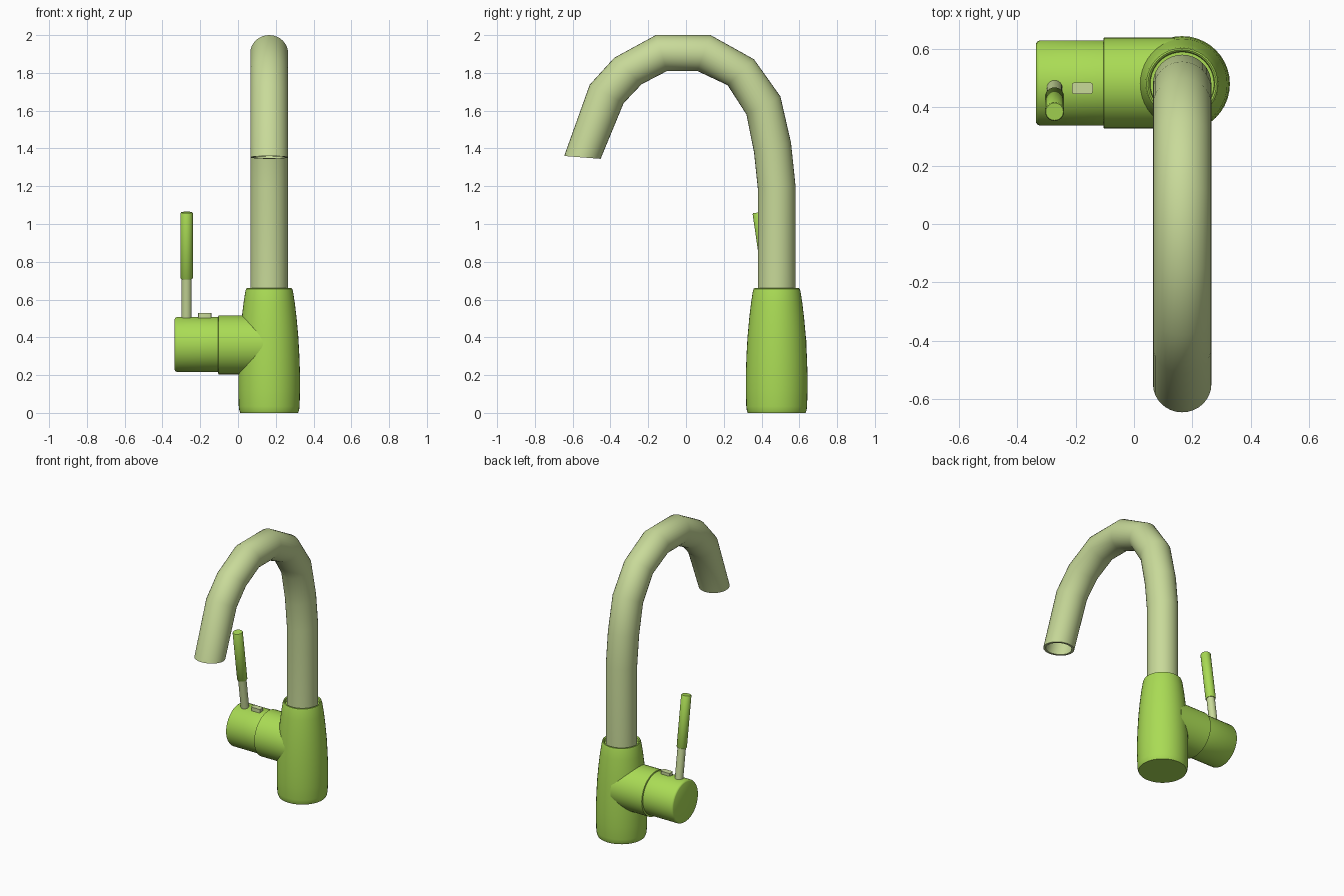
import bpy, bmesh, math
from mathutils import Vector

if "Cube" in bpy.data.objects:
    bpy.data.objects.remove(bpy.data.objects["Cube"])


def material(name, rgb):
    m = bpy.data.materials.new(name)
    m.diffuse_color = (*rgb, 1)
    m.use_nodes = True
    m.node_tree.nodes["Principled BSDF"].inputs["Base Color"].default_value = m.diffuse_color
    return m


GREEN = material("bright_green", (0.40, 0.71, 0.09))
PALE = material("pale_green", (0.58, 0.70, 0.32))
CX, CY = 0.165, 0.48


def finish(name, bm, mat, angle=40):
    bmesh.ops.recalc_face_normals(bm, faces=bm.faces)
    me = bpy.data.meshes.new(name)
    bm.to_mesh(me)
    bm.free()
    ob = bpy.data.objects.new(name, me)
    bpy.context.collection.objects.link(ob)
    me.materials.append(mat)
    bpy.ops.object.select_all(action='DESELECT')
    ob.select_set(True)
    bpy.context.view_layer.objects.active = ob
    bpy.ops.object.shade_smooth_by_angle(angle=math.radians(angle))
    return ob


def loft(name, rings, mat, n=32, angle=40):
    """Skin elliptical rings given as (centre, half axis u, half axis v)."""
    bm = bmesh.new()
    loops = []
    for c, u, v in rings:
        ts = [2 * math.pi * i / n for i in range(n)]
        loops.append([bm.verts.new(c + u * math.cos(t) + v * math.sin(t)) for t in ts])
    for a, b in zip(loops, loops[1:]):
        for i in range(n):
            j = (i + 1) % n
            bm.faces.new((a[i], a[j], b[j], b[i]))
    bm.faces.new(loops[0])
    bm.faces.new(loops[-1])
    return finish(name, bm, mat, angle)


def lathe(name, origin, axis, profile, mat, n=32):
    """Revolve (distance along axis, radius) pairs around an axis."""
    axis = Vector(axis).normalized()
    side = Vector((0, 1, 0)) if abs(axis.x) > 0.5 else Vector((1, 0, 0))
    u = (side - axis * side.dot(axis)).normalized()
    v = axis.cross(u)
    o = Vector(origin)
    return loft(name, [(o + axis * d, u * r, v * r) for d, r in profile], mat, n)


# Tapered body with a lip and groove around the spout
lathe("body", (CX, CY, 0), (0, 0, 1),
      [(0, 0.153), (0.012, 0.158), (0.035, 0.161), (0.12, 0.1635), (0.2, 0.1635),
       (0.3, 0.160), (0.4, 0.1545), (0.5, 0.1455), (0.58, 0.136), (0.645, 0.126),
       (0.657, 0.122), (0.66, 0.117), (0.655, 0.111), (0.635, 0.109)], GREEN, 40)

# Gooseneck spout: outer and inner bend points (y, z), then the hollow outlet
outer = [(0.58, 0.60), (0.58, 1.20), (0.556, 1.43), (0.50, 1.675), (0.36, 1.872),
         (0.13, 2.0), (-0.16, 2.0), (-0.38, 1.88), (-0.51, 1.737), (-0.645, 1.36)]
inner = [(0.38, 0.60), (0.38, 1.19), (0.36, 1.38), (0.32, 1.58), (0.22, 1.735),
         (0.06, 1.81), (-0.10, 1.81), (-0.235, 1.74), (-0.33, 1.64), (-0.452, 1.345)]
rings = []
for (y0, z0), (y1, z1) in zip(outer, inner):
    a, b = Vector((CX, y0, z0)), Vector((CX, y1, z1))
    rings.append(((a + b) / 2, Vector((0.1, 0, 0)), (a - b) / 2))
c, u, v = rings[-1]
up = (rings[-2][0] - c).normalized()
rings += [(c, u * 0.84, v * 0.84), (c + up * 0.25, u * 0.84, v * 0.84)]
loft("spout", rings, PALE)

# Side hub and rotating control cap
lathe("hub", (0, 0.483, 0.36), (1, 0, 0),
      [(-0.105, 0.150), (-0.103, 0.156), (0.14, 0.156)], GREEN, 40)
lathe("control_cap", (0, 0.483, 0.362), (1, 0, 0),
      [(-0.335, 0.136), (-0.332, 0.141), (-0.324, 0.146), (-0.09, 0.146)], GREEN, 40)

# Lever stem and grip, leaning forward
lean = Vector((0, -0.145, 1))
base = Vector((-0.272, 0.472, 0.46))
lathe("lever_stem", base, lean, [(0, 0.027), (0.28, 0.027)], PALE, 24)
lathe("lever_grip", base + lean * 0.25, lean,
      [(0, 0.030), (0.004, 0.033), (0.350, 0.033), (0.355, 0.030)], GREEN, 24)

# Small indicator button on the cap
bm = bmesh.new()
bmesh.ops.create_cube(bm, size=1)
for vert in bm.verts:
    vert.co = Vector((vert.co.x * 0.072, vert.co.y * 0.04, vert.co.z * 0.05)) \
        + Vector((-0.177, 0.465, 0.503))
uprights = [e for e in bm.edges if abs(e.verts[0].co.z - e.verts[1].co.z) > 0.01]
bmesh.ops.bevel(bm, geom=uprights, offset=0.009, segments=2, affect='EDGES', profile=0.5)
finish("indicator_button", bm, PALE)
